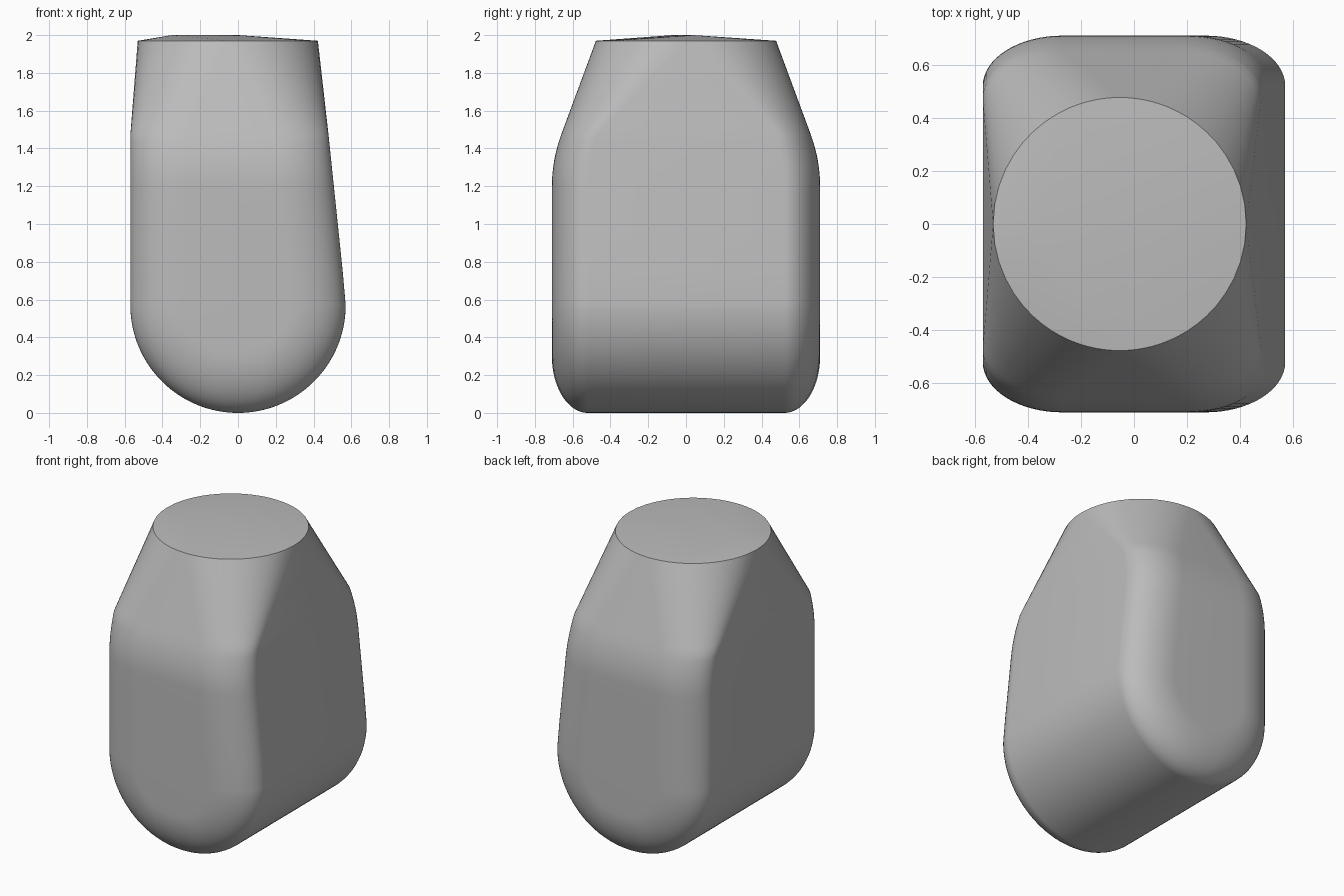
import bpy, bmesh, math

cube = bpy.data.objects.get("Cube")
if cube:
    bpy.data.objects.remove(cube)

R = 0.57                      # radius of the rounded underside
INSET, DEPTH = 0.30, 0.19     # elliptical rounding of the end rims
Y_FLAT = 0.52                 # where the end rounding starts
SHOULDER, RIM_Z = 1.47, 1.97
RIM_R, RIM_X = 0.477, -0.054
N = 16                        # steps per corner


def half_widths(z, d):
    """Left and right extent of the section, inset by d."""
    if z < R:
        w = math.sqrt(max((R - d) ** 2 - (R - z) ** 2, 0))
        return w, w
    return R - d, min(R, 0.573 - 0.104 * (z - R)) - d


def end_shrink(z):
    """How far the ends lean in near the shoulder."""
    t = max(0, (z - 1.2) / (SHOULDER - 1.2))
    return 0.048 * t * t


def around(quarter, z):
    """Repeat a corner of (left, right, y) steps around a closed section."""
    back = quarter[::-1]
    pts = [(r, y, z) for l, r, y in quarter]
    pts += [(-l, y, z) for l, r, y in back]
    pts += [(-l, -y, z) for l, r, y in quarter]
    pts += [(r, -y, z) for l, r, y in back]
    return pts


def body_ring(z):
    """Rounded section at height z."""
    top = math.acos(max(0, 1 - z / INSET))
    quarter = []
    for i in range(N + 1):
        a = top * i / N
        left, right = half_widths(z, INSET * (1 - math.cos(a)))
        y = Y_FLAT + DEPTH * math.sin(a) - end_shrink(z)
        quarter.append((left, right, y))
    return around(quarter, z)


def rim_ring():
    """Round rim whose points face the same way as the corner steps below."""
    quarter = []
    for i in range(N + 1):
        a = math.pi / 2 * i / N
        a = math.atan2(math.sin(a) / DEPTH, math.cos(a) / INSET)
        x = RIM_R * math.cos(a)
        quarter.append((x - RIM_X, x + RIM_X, RIM_R * math.sin(a)))
    return around(quarter, RIM_Z)


def mix(p, q, t):
    return tuple(u + (v - u) * t for u, v in zip(p, q))


# Stack of sections: rounded underside, straight sides, shoulder, tapered neck
heights = [R * (1 - math.cos(math.pi / 2 * i / 32)) for i in range(33)]
heights += [0.75, 0.95, 1.1] + [1.2 + 0.27 * i / 8 for i in range(9)]
rings = [body_ring(z) for z in heights]
shoulder, rim = rings[-1], rim_ring()
for t in (0.08, 0.3, 0.65, 1):
    rings.append([mix(p, q, t) for p, q in zip(shoulder, rim)])

bm = bmesh.new()
loops = [[bm.verts.new(p) for p in ring] for ring in rings]
for lower, upper in zip(loops, loops[1:]):
    n = len(lower)
    for i in range(n):
        j = (i + 1) % n
        bm.faces.new((lower[i], lower[j], upper[j], upper[i]))
bmesh.ops.remove_doubles(bm, verts=bm.verts, dist=0.0005)

# Slightly raised cap with a short ridge
edge = sorted((v for v in bm.verts if v.co.z > RIM_Z - 0.0001),
              key=lambda v: math.atan2(v.co.y, v.co.x - RIM_X))
ridge = [bm.verts.new((-0.35, -0.07, 2)), bm.verts.new((0, 0.04, 2))]


def nearest(v):
    return min(ridge, key=lambda r: (r.co - v.co).length)


for i, a in enumerate(edge):
    b = edge[(i + 1) % len(edge)]
    ra, rb = nearest(a), nearest(b)
    bm.faces.new((a, b, rb))
    if ra != rb:
        bm.faces.new((a, rb, ra))
bmesh.ops.recalc_face_normals(bm, faces=bm.faces)

mesh = bpy.data.meshes.new("body")
bm.to_mesh(mesh)
bm.free()
body = bpy.data.objects.new("body", mesh)
bpy.context.collection.objects.link(body)

# Plain grey
grey = bpy.data.materials.new("plain_grey")
grey.use_nodes = True
color = (0.5, 0.5, 0.5, 1)
grey.diffuse_color = color
grey.node_tree.nodes["Principled BSDF"].inputs["Base Color"].default_value = color
mesh.materials.append(grey)

bpy.ops.object.select_all(action="DESELECT")
body.select_set(True)
bpy.context.view_layer.objects.active = body
bpy.ops.object.shade_smooth_by_angle(angle=math.radians(35))
